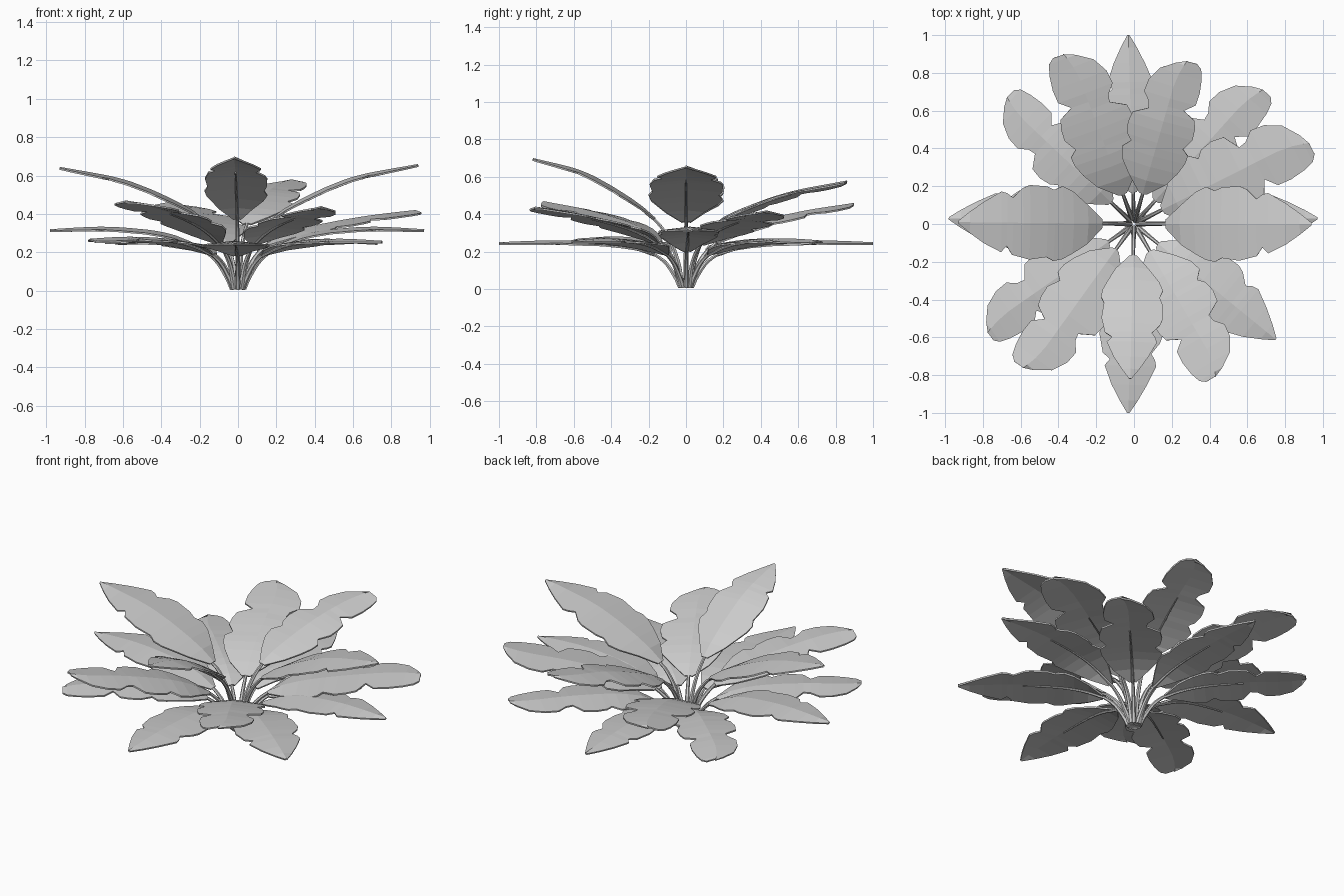
import bpy, bmesh, math
from mathutils import Vector

if "Cube" in bpy.data.objects:
    bpy.data.objects.remove(bpy.data.objects["Cube"])

# Side profiles (radius, height): shared by the three tiers of leaves
HIGH = [(.02, .01), (.045, .15), (.1, .28), (.2, .385), (.35, .475), (.6, .58), (.93, .645)]
MID = [(.03, .01), (.07, .13), (.13, .21), (.22, .275), (.4, .345), (.7, .41), (1, .45)]
LOW = [(.03, .01), (.06, .07), (.12, .15), (.22, .205), (.4, .24), (.7, .25), (1, .24)]

# Lobed blade outlines: (position along blade, left width, right width)
POINTED = [(0, .12, .12), (.1, .5, .55), (.2, .85, .8), (.27, .98, .95), (.33, .88, 1), (.38, .97, .9),
           (.5, 1, .97), (.55, .92, .92), (.62, .66, .85), (.66, .78, .62), (.7, .82, .78),
           (.82, .55, .55), (.92, .28, .28), (1, .03, .03)]
BLUNT = [(0, .12, .12), (.1, .55, .6), (.2, .9, .85), (.28, 1, .98), (.34, .78, 1), (.38, .95, .8),
         (.46, 1.03, 1), (.54, .98, .98), (.6, .55, .9), (.65, .6, .5), (.71, .82, .8),
         (.8, .78, .82), (.9, .55, .76), (.97, .12, .66), (1, -.2, .5)]


def smooth(pts, n=4):
    """Catmull-Rom through the points."""
    p = [Vector(q) for q in pts]
    p = [2 * p[0] - p[1]] + p + [2 * p[-1] - p[-2]]
    out = []
    for i in range(1, len(p) - 2):
        a, b, c, d = p[i - 1:i + 3]
        for k in range(n):
            t = k / n
            out.append(.5 * (2 * b + (c - a) * t + (2 * a - 5 * b + 4 * c - d) * t * t
                             + (3 * b - a - 3 * c + d) * t ** 3))
    return out + [p[-2]]


def at_radius(path, r):
    for a, b in zip(path, path[1:]):
        if r <= b.x:
            return a.lerp(b, (r - a.x) / (b.x - a.x))
    return path[-1]


def leaf(name, profile, tip, outline, width=.2, flip=False, start=.17):
    """Tip is (x, y, z); the profile is stretched to end there."""
    aim = Vector((tip[0], tip[1], 0))
    reach = aim.length
    out = aim.normalized()
    side = Vector((-out.y, out.x, 0))
    end, zend = profile[-1]
    pts = [(r * (1 + (reach / end - 1) * r / end), z * (1 + (tip[2] / zend - 1) * min(1, r / end * 2)))
           for r, z in profile]
    path = smooth(pts)

    def place(p):
        return out * p.x + Vector((0, 0, p.y))

    # Blade
    bm = bmesh.new()
    rows = []
    for u, wl, wr in outline:
        if flip:
            wl, wr = wr, wl
        r = start + (reach - start) * u
        p = place(at_radius(path, r))
        q = place(at_radius(path, r - .03))
        o = place(at_radius(path, min(reach, r + .03)))
        n = (o - q).cross(side).normalized() * -1
        if n.z < 0:
            n.negate()
        mid = side * (wl - wr) * .25 * width if u > .8 else Vector()
        rows.append([bm.verts.new(v) for v in (p + side * wl * width - n * .012 * abs(wl),
                                              p + mid + n * .006,
                                              p - side * wr * width - n * .012 * abs(wr))])
    for a, b in zip(rows, rows[1:]):
        for k in range(2):
            bm.faces.new((a[k], a[k + 1], b[k + 1], b[k]))
    bmesh.ops.recalc_face_normals(bm, faces=bm.faces)
    me = bpy.data.meshes.new(name + "_blade")
    bm.to_mesh(me)
    bm.free()
    ob = bpy.data.objects.new(name + "_blade", me)
    bpy.context.collection.objects.link(ob)
    m = ob.modifiers.new("thickness", 'SOLIDIFY')
    m.thickness = .009
    m.offset = 0

    # Stem, continuing as a tapering rib under the blade
    stem = [p for p in path if p.x < start + .6 * (reach - start)]
    cu = bpy.data.curves.new(name + "_stem", 'CURVE')
    cu.dimensions = '3D'
    cu.bevel_depth = .015
    cu.bevel_resolution = 1
    cu.use_fill_caps = True
    sp = cu.splines.new('POLY')
    sp.points.add(len(stem) - 1)
    for i, p in enumerate(stem):
        t = i / (len(stem) - 1)
        v = place(p) - Vector((0, 0, .006 if p.x > start else 0))
        sp.points[i].co = (*v, 1)
        sp.points[i].radius = 1 - .75 * t
    so = bpy.data.objects.new(name + "_stem", cu)
    bpy.context.collection.objects.link(so)
    bpy.ops.object.select_all(action='DESELECT')
    so.select_set(True)
    bpy.context.view_layer.objects.active = so
    bpy.ops.object.convert(target='MESH')
    for f in bpy.context.object.data.polygons:
        f.use_smooth = False


# Upper leaves
leaf("upper_front_leaf", HIGH, (-.02, -.82, .69), POINTED, .165)
leaf("upper_right_leaf", HIGH, (.94, .0, .65), POINTED, .2)
leaf("upper_left_leaf", HIGH, (-.93, .01, .635), POINTED, .2, True)
leaf("upper_back_leaf", HIGH, (.25, .87, .57), BLUNT, .175)
# Middle leaves
leaf("middle_front_left_leaf", MID, (-.56, -.78, .46), BLUNT, .18)
leaf("middle_front_right_leaf", MID, (.46, -.79, .43), BLUNT, .18)
leaf("middle_right_leaf", MID, (.91, .46, .41), BLUNT, .2)
leaf("middle_back_left_leaf", MID, (-.34, .91, .45), BLUNT, .19, True)
# Lower leaves
leaf("lower_front_leaf", LOW, (-.03, -1, .24), POINTED, .17)
leaf("lower_back_leaf", LOW, (-.03, 1, .24), POINTED, .15, True)
leaf("lower_right_leaf", LOW, (.97, .03, .31), POINTED, .16)
leaf("lower_left_leaf", LOW, (-.98, .03, .31), POINTED, .17, True)
leaf("lower_back_right_leaf", LOW, (.66, .73, .25), BLUNT, .17)
leaf("lower_back_left_leaf", LOW, (-.69, .65, .25), BLUNT, .16)
leaf("lower_front_left_leaf", LOW, (-.79, -.55, .26), BLUNT, .16, True)
leaf("lower_front_right_leaf", LOW, (.75, -.61, .25), POINTED, .18)
